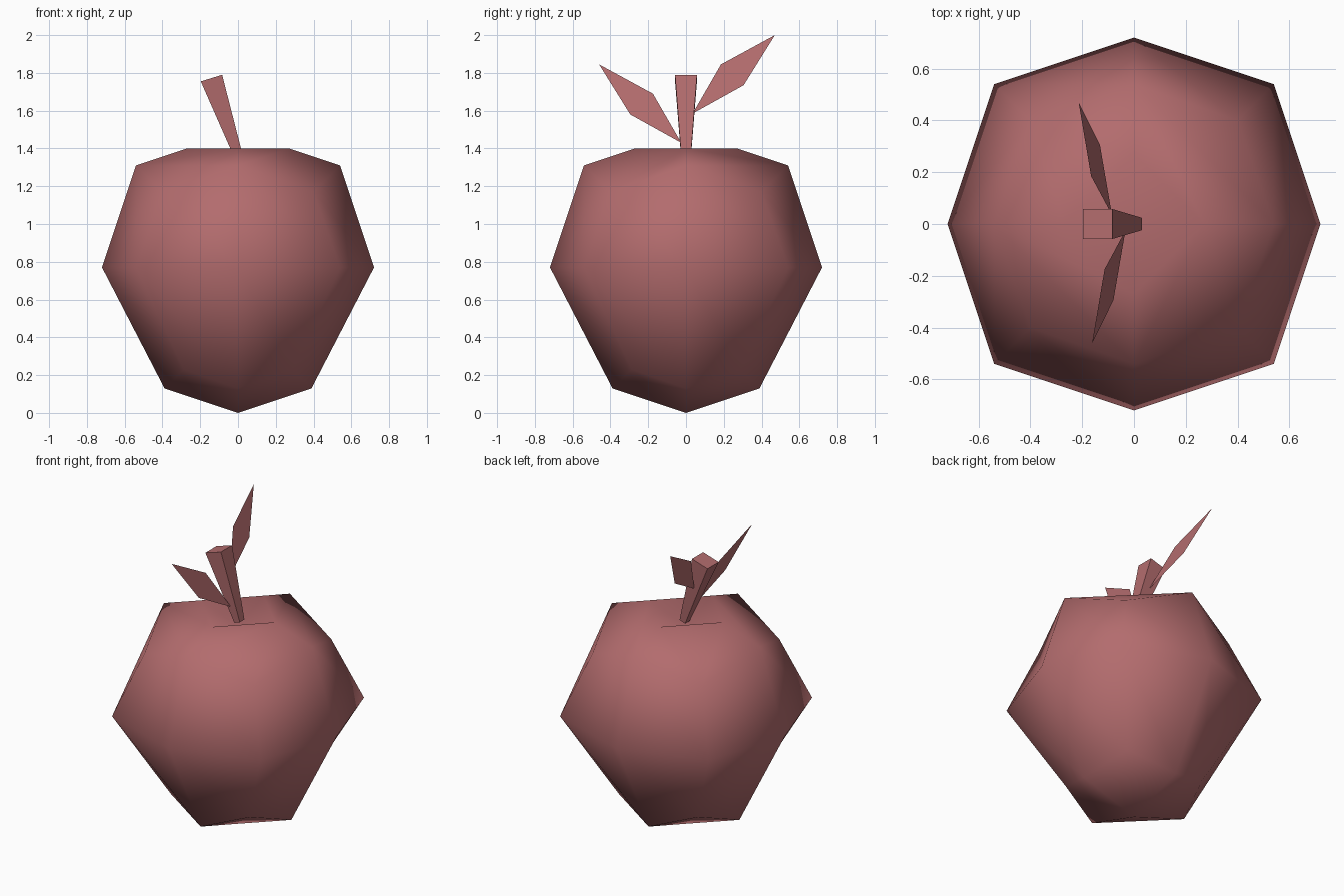
import bpy
import bmesh
from mathutils import Vector

default = bpy.data.objects.get("Cube")
if default:
    bpy.data.objects.remove(default, do_unlink=True)

# Single flat colour
red = bpy.data.materials.new("dusty_red")
red.use_nodes = True
colour = (0.45, 0.15, 0.155, 1.0)
red.diffuse_color = colour
red.node_tree.nodes["Principled BSDF"].inputs["Base Color"].default_value = colour


def finish(bm, name, smooth=False, closed=True):
    if closed:
        bmesh.ops.recalc_face_normals(bm, faces=bm.faces)
    for f in bm.faces:
        f.smooth = smooth
    mesh = bpy.data.meshes.new(name)
    bm.to_mesh(mesh)
    bm.free()
    mesh.materials.append(red)
    obj = bpy.data.objects.new(name, mesh)
    bpy.context.collection.objects.link(obj)
    return obj


# Fruit body: cube divided once and rounded
MID, RADIUS, RIM = 0.77, 0.72, 1.40
bm = bmesh.new()
bmesh.ops.create_cube(bm, size=2)
bmesh.ops.subdivide_edges(bm, edges=bm.edges[:], cuts=1, use_grid_fill=True)
rounding = {1: 1.0, 2: 0.75, 3: 5 / 9}
for v in bm.verts:
    bottom = v.co.z < -0.5
    axes = sum(abs(c) > 0.5 for c in v.co)
    v.co *= RADIUS * rounding[axes]
    v.co.z += MID
    if bottom:  # narrower, lowered base
        v.co = Vector((v.co.x, v.co.y, v.co.z - 0.05)) * 0.72

# Cut off the crown and sink a dimple for the stem
cut = bmesh.ops.bisect_plane(bm, geom=bm.verts[:] + bm.edges[:] + bm.faces[:],
                             plane_co=(0, 0, RIM), plane_no=(0, 0, 1),
                             clear_outer=True)
rim = [e for e in cut["geom_cut"] if isinstance(e, bmesh.types.BMEdge)]
cap = bmesh.ops.contextual_create(bm, geom=rim)["faces"]
for v in bmesh.ops.poke(bm, faces=cap)["verts"]:
    v.co.z = 1.30
finish(bm, "fruit_body", smooth=True)

# Stem: square, flaring and leaning to one side
bm = bmesh.new()
bmesh.ops.create_cube(bm, size=2)
for v in bm.verts:
    right = v.co.x > 0
    if v.co.z > 0:
        v.co = Vector((-0.084 if right else -0.197, v.co.y * 0.058,
                       1.79 if right else 1.755))
    else:
        v.co = Vector((0.03 if right else -0.01, v.co.y * 0.024,
                       1.345 if right else 1.33))
finish(bm, "stem")

# Leaves: flat kites in planes that lean with the stem
KITE = [(0, 0), (0.27, 0.15), (0.435, 0.415), (0.15, 0.26)]


def leaf(name, base, side):
    bm = bmesh.new()
    verts = [bm.verts.new(base + Vector((-0.31 * up, side * out, up)))
             for out, up in KITE]
    bm.faces.new(verts)
    finish(bm, name, closed=False)


leaf("back_leaf", Vector((-0.085, 0.035, 1.585)), 1)
leaf("front_leaf", Vector((-0.033, -0.025, 1.43)), -1)
